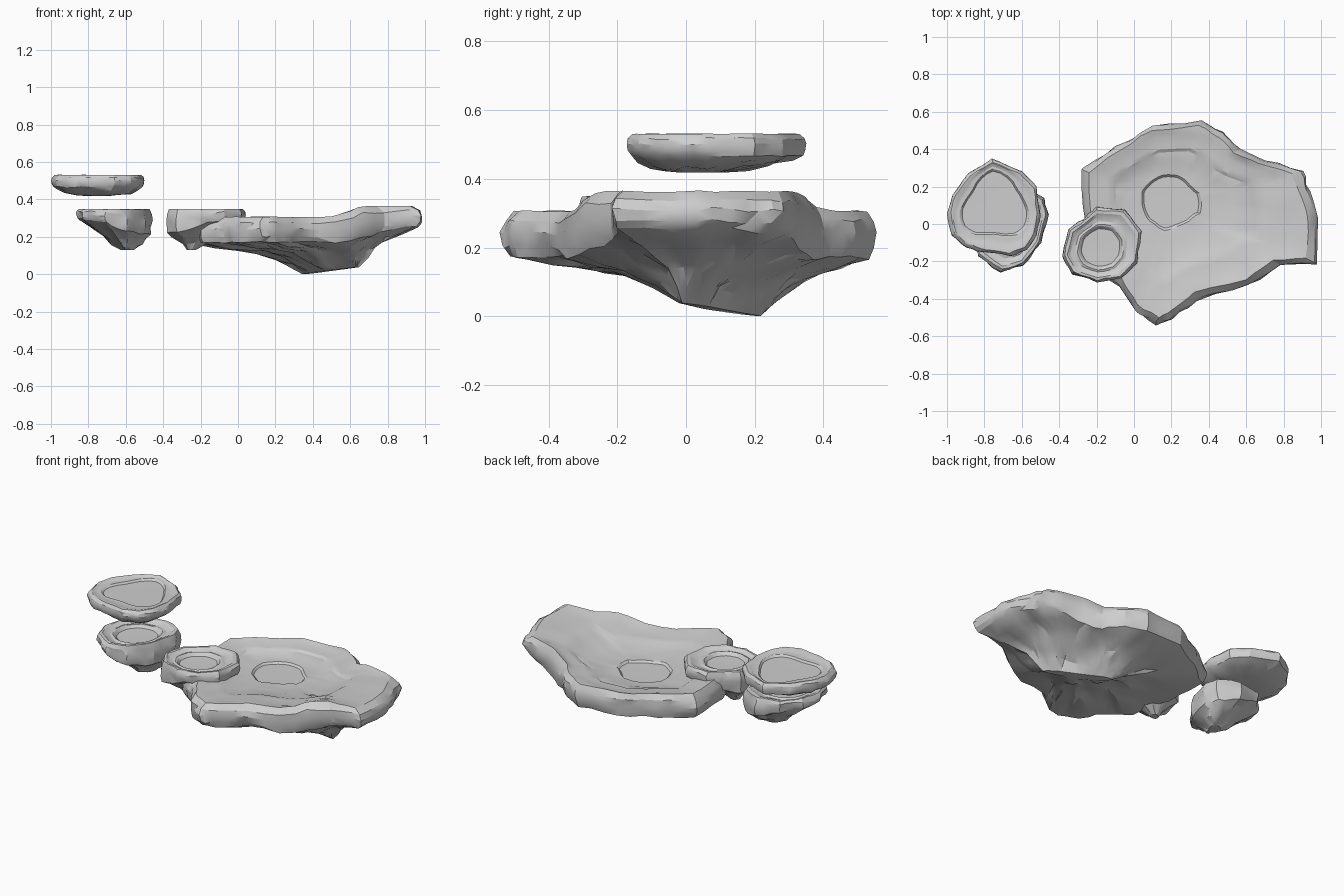
import bpy, bmesh, math
from mathutils import Vector, noise

if "Cube" in bpy.data.objects:
    bpy.data.objects.remove(bpy.data.objects["Cube"], do_unlink=True)

stone = bpy.data.materials.new("pale_grey_stone")
stone.use_nodes = True
GREY = (0.62, 0.62, 0.62, 1)
stone.diffuse_color = GREY
stone.node_tree.nodes["Principled BSDF"].inputs["Base Color"].default_value = GREY

RIM = 0.93  # how far the bevelled top edge sits inside the outline


def ramp(x, lo, hi, a, b):
    """Smooth change from a to b as x goes from lo to hi."""
    t = max(0, min(1, (x - lo) / (hi - lo)))
    return a + (b - a) * t * t * (3 - 2 * t)


def resample(outline, parts):
    """Split every outline edge into equal parts."""
    pts = []
    for i, start in enumerate(outline):
        a, b = Vector(start), Vector(outline[(i + 1) % len(outline)])
        pts += [a.lerp(b, k / parts) for k in range(parts)]
    return pts


def rough(p, freq, amp):
    """Broken-stone offset: broad lumps and fine grain."""
    q = p * freq
    return (noise.noise_vector(q) + noise.noise_vector(q * 2.7) * 0.7) * amp


def make_rock(name, outline, bowl, bowl_r, top, low, keel, under, dish, floor, amp, freq,
              ridge=(0, 0, 0), lobes=0, parts=3):
    """Loft a floating slab: keel, underside, chipped side, dished top."""
    pts = resample(outline, parts)
    c, keel, ridge = Vector(bowl), Vector(keel), Vector(ridge)
    mean = sum((p - c).length for p in pts) / len(pts)
    rings = []

    def bowl_edge(d):
        """Bowl radius in direction d, following the outline, with optional lobes."""
        swell = 1 + lobes * math.cos(3 * (math.atan2(d.y, d.x) - math.pi / 2))
        return bowl_r * (0.55 + 0.45 * d.length / mean) * swell

    # Underside, spreading from a short keel ridge
    for i, (s, f) in enumerate(under):
        ring = []
        for p in pts:
            along = (p - keel.xy).normalized().dot(ridge.xy.normalized())
            k = keel + ridge * along
            edge = c + (p - c) * 0.96
            v = k.lerp(Vector((edge.x, edge.y, low(p.x))), s)
            v.z = k.z + (low(p.x) - k.z) * f
            if i > 0:
                v += rough(v, freq, amp * 1.6)
                v.z = max(v.z, k.z + 0.004)
            ring.append(v)
        rings.append(ring)

    # Chipped side with a bevelled top edge
    for s, f in ((0.965, 0), (0.99, 0.22), (1, 0.52), (0.985, 0.78), (RIM, 1)):
        ring = []
        for p in pts:
            q = c + (p - c) * s
            z = low(p.x) + (top(p.x) - low(p.x)) * f
            v = Vector((q.x, q.y, z))
            off = rough(v, freq * 1.4, amp)
            if f == 1:
                off.z *= 0.3
            ring.append(v + off)
        rings.append(ring)

    # Top terraces, blending from the rim into the rounded bowl
    for s, dz in dish:
        ring = []
        for p in pts:
            d = p - c
            r = bowl_edge(d)
            q = c + d.normalized() * (r + (d.length * RIM - r) * s)
            v = Vector((q.x, q.y, top(q.x) + dz))
            ring.append(v + rough(v, freq, amp * 0.3))
        rings.append(ring)

    # Bowl floor
    for s, dz in floor:
        ring = []
        for p in pts:
            d = p - c
            q = c + d.normalized() * bowl_edge(d) * s
            ring.append(Vector((q.x, q.y, top(q.x) + dz)))
        rings.append(ring)

    bm = bmesh.new()
    loops = [[bm.verts.new(v) for v in ring] for ring in rings]
    n = len(pts)
    for a, b in zip(loops, loops[1:]):
        for i in range(n):
            j = (i + 1) % n
            bm.faces.new((a[i], a[j], b[j], b[i]))
    bm.faces.new(loops[0])
    bm.faces.new(loops[-1])
    bmesh.ops.recalc_face_normals(bm, faces=bm.faces)
    # Split the underside and side into angular facets
    chipped = [f for f in bm.faces if f.normal.z < 0.5]
    bmesh.ops.triangulate(bm, faces=chipped)

    mesh = bpy.data.meshes.new(name)
    bm.to_mesh(mesh)
    bm.free()
    mesh.materials.append(stone)
    obj = bpy.data.objects.new(name, mesh)
    bpy.context.collection.objects.link(obj)
    bpy.ops.object.select_all(action="DESELECT")
    obj.select_set(True)
    bpy.context.view_layer.objects.active = obj
    bpy.ops.object.shade_smooth_by_angle(angle=math.radians(24))


# Large slab with a raised shelf on its left end
make_rock(
    "large_slab",
    [(-.28, .29), (-.1, .41), (.1, .53), (.36, .55), (.48, .49), (.57, .4), (.7, .34),
     (.9, .28), (.94, .18), (.99, .03), (.98, -.21), (.79, -.22), (.62, -.33), (.34, -.4),
     (.2, -.51), (.12, -.54), (.01, -.47), (-.08, -.33), (-.2, -.25), (-.26, 0)],
    bowl=(.18, .13), bowl_r=.155,
    top=lambda x: ramp(x, .5, .72, .306, .364),
    low=lambda x: ramp(x, .55, .95, .17, .25),
    keel=(.5, .1, .019), ridge=(.13, -.1, .019),
    under=((.06, 0), (.18, .25), (.3, .45), (.45, .62), (.6, .74), (.8, .86)),
    dish=((.9, -.004), (.82, -.009), (.66, -.014), (.56, -.017), (.5, -.026),
          (.34, -.029), (.26, -.035), (.06, -.036)),
    floor=((1, -.037), (.92, -.048), (.5, -.049), (.1, -.049)),
    amp=.013, freq=8)

# Small stepping rock resting against the large slab
make_rock(
    "near_step",
    [(-.2, .09), (-.05, .08), (.04, -.04), (.02, -.2), (-.07, -.29), (-.2, -.31),
     (-.33, -.27), (-.385, -.17), (-.35, -.03), (-.27, .03)],
    bowl=(-.18, -.13), bowl_r=.115,
    top=lambda x: .348,
    low=lambda x: ramp(x, -.38, -.1, .22, .28),
    keel=(-.26, -.12, .13),
    under=((.12, 0), (.3, .26), (.5, .55), (.75, .82)),
    dish=((.8, 0), (.6, -.01), (.3, -.015), (.1, -.01)),
    floor=((1, -.012), (.88, -.028), (.3, -.03)),
    amp=.009, freq=11)

# Middle stepping rock, with a deep pointed underside
make_rock(
    "middle_step",
    [(-.71, -.26), (-.59, -.22), (-.5, -.1), (-.46, .05), (-.48, .14), (-.6, .2),
     (-.75, .17), (-.84, .07), (-.865, -.06), (-.835, -.17)],
    bowl=(-.66, -.03), bowl_r=.125,
    top=lambda x: .348,
    low=lambda x: ramp(x, -.82, -.5, .295, .215),
    keel=(-.575, -.01, .13),
    under=((.18, 0), (.35, .2), (.55, .46), (.78, .74)),
    dish=((.8, 0), (.6, -.01), (.3, -.015), (.1, -.01)),
    floor=((1, -.012), (.88, -.028), (.3, -.03)),
    amp=.01, freq=11)

# Highest stepping rock, a thin plate with a three-cornered hollow
make_rock(
    "high_step",
    [(-.76, .35), (-.6, .285), (-.52, .2), (-.5, .06), (-.52, -.06), (-.57, -.14),
     (-.66, -.17), (-.8, -.15), (-.9, -.13), (-.975, -.06), (-1, .06), (-.97, .16), (-.89, .27)],
    bowl=(-.745, .1), bowl_r=.175, lobes=.12,
    top=lambda x: .531,
    low=lambda x: .468,
    keel=(-.75, .03, .418),
    under=((.25, 0), (.5, .1), (.74, .38), (.9, .72)),
    dish=((.85, 0), (.6, -.006), (.3, -.01), (.1, -.009)),
    floor=((1, -.01), (.94, -.021), (.3, -.022)),
    amp=.007, freq=9)
